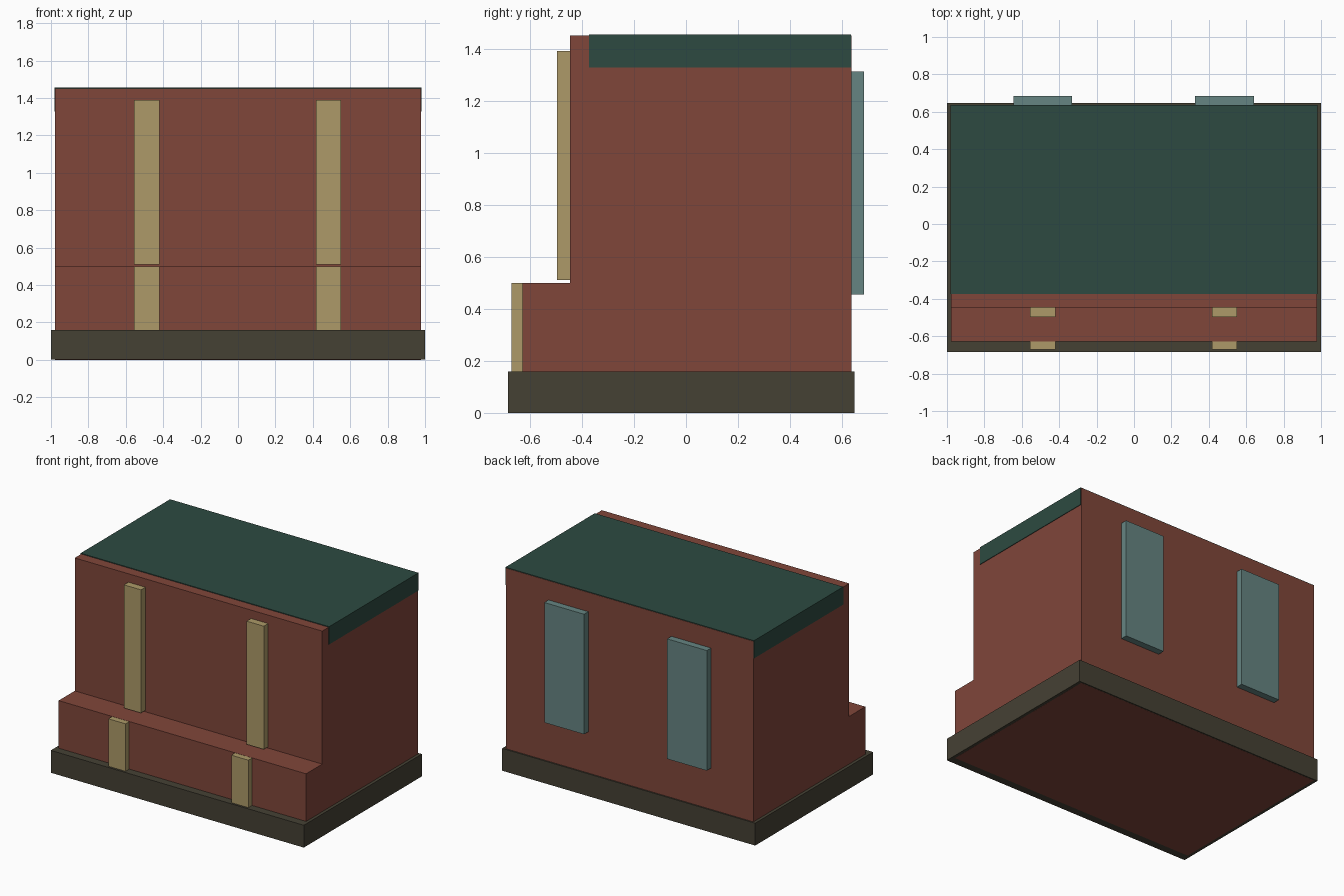
import bpy, bmesh

if "Cube" in bpy.data.objects:
    bpy.data.objects.remove(bpy.data.objects["Cube"])


def material(name, rgb):
    """Flat material from 0-255 sRGB values."""
    lin = [((c / 255 + 0.055) / 1.055) ** 2.4 for c in rgb]
    m = bpy.data.materials.new(name)
    m.diffuse_color = (*lin, 1)
    m.use_nodes = True
    m.node_tree.nodes["Principled BSDF"].inputs["Base Color"].default_value = m.diffuse_color
    return m


BRICK = material("brick red", (128, 70, 58))
STONE = material("dark stone", (69, 65, 52))
ROOF = material("roof green", (45, 74, 65))
TAN = material("tan trim", (173, 154, 104))
GLASS = material("window teal", (102, 133, 130))


def extrude_profile(name, points, x0, x1, mat):
    """Sweep a closed (y, z) profile from x0 to x1."""
    bm = bmesh.new()
    face = bm.faces.new([bm.verts.new((x0, y, z)) for y, z in points])
    res = bmesh.ops.extrude_face_region(bm, geom=[face])
    verts = [v for v in res["geom"] if isinstance(v, bmesh.types.BMVert)]
    bmesh.ops.translate(bm, vec=(x1 - x0, 0, 0), verts=verts)
    bmesh.ops.recalc_face_normals(bm, faces=bm.faces)
    me = bpy.data.meshes.new(name)
    bm.to_mesh(me)
    bm.free()
    me.materials.append(mat)
    ob = bpy.data.objects.new(name, me)
    bpy.context.collection.objects.link(ob)
    return ob


def box(name, x, y, z, mat):
    pts = [(y[0], z[0]), (y[1], z[0]), (y[1], z[1]), (y[0], z[1])]
    return extrude_profile(name, pts, x[0], x[1], mat)


# plinth; its underside sits a hair above the body's
box("plinth", (-1, 1), (-0.685, 0.647), (0.0005, 0.16), STONE)

# stepped brick body
body = [(-0.628, 0), (0.637, 0), (0.637, 1.45), (-0.446, 1.45),
        (-0.446, 0.5), (-0.628, 0.5)]
extrude_profile("body", body, -0.978, 0.978, BRICK)

# roof slab wrapping the sides of the body
box("roof", (-0.982, 0.982), (-0.373, 0.635), (1.328, 1.455), ROOF)

# paired front strips and rear windows
for side, dx in (("left", -0.4875), ("right", 0.4835)):
    strip = (dx - 0.0675, dx + 0.0675)
    box(side + "_lower_strip", strip, (-0.67, -0.62), (0.15, 0.499), TAN)
    box(side + "_upper_strip", strip, (-0.496, -0.44), (0.51, 1.39), TAN)
    box(side + "_rear_window", (dx - 0.157, dx + 0.157), (0.63, 0.685),
        (0.455, 1.313), GLASS)
